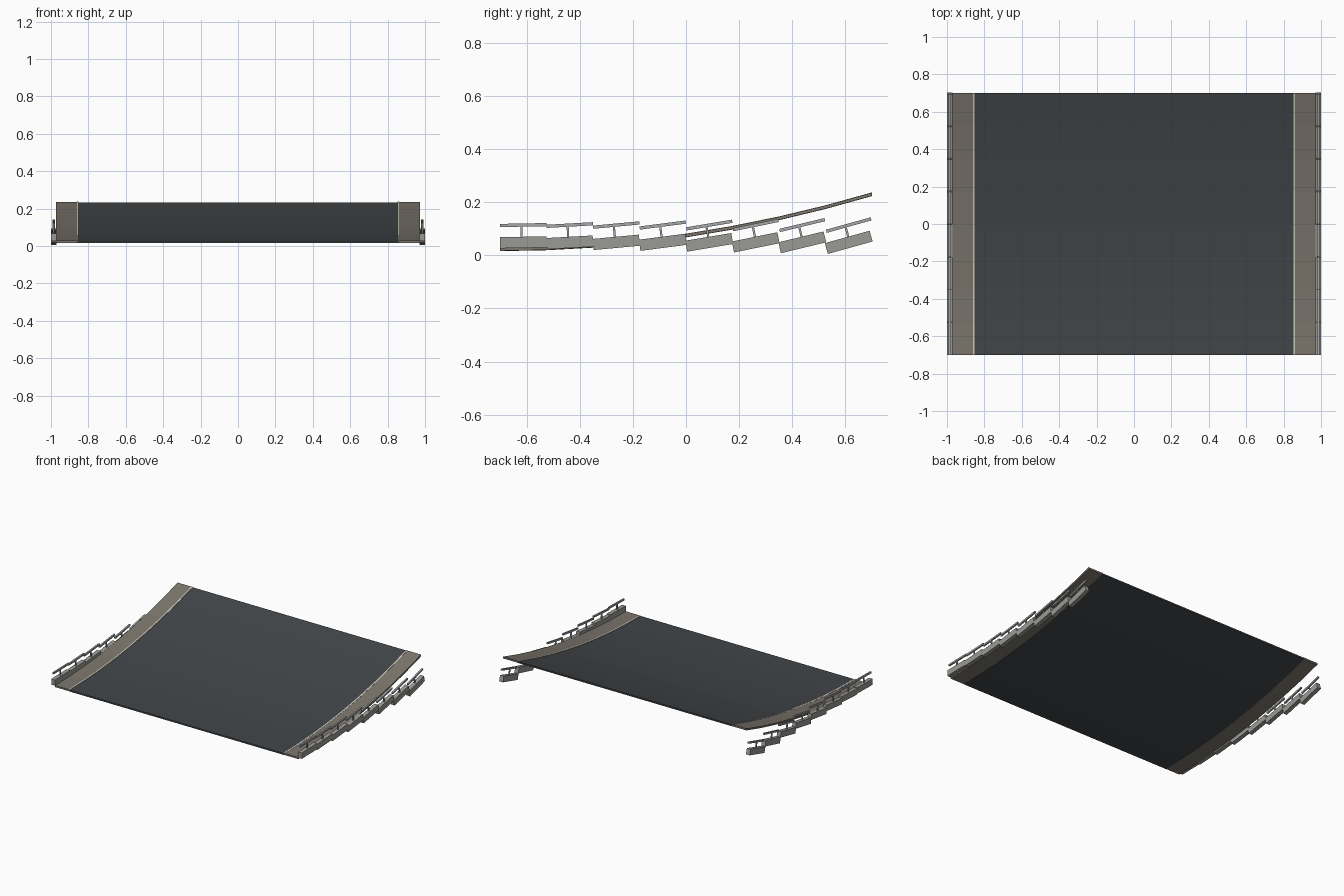
import bpy, bmesh, math

if "Cube" in bpy.data.objects:
    bpy.data.objects.remove(bpy.data.objects["Cube"])

N = 8
STEP = 1.4 / N


def material(name, rgb):
    m = bpy.data.materials.new(name)
    m.diffuse_color = (*rgb, 1)
    m.use_nodes = True
    m.node_tree.nodes["Principled BSDF"].inputs["Base Color"].default_value = m.diffuse_color
    return m


ASPHALT = material("asphalt", (0.055, 0.06, 0.065))
SHOULDER = material("shoulder_taupe", (0.20, 0.18, 0.15))
PAINT = material("line_paint", (0.62, 0.60, 0.52))
CONCRETE = material("concrete", (0.32, 0.32, 0.30))
METAL = material("rail_metal", (0.38, 0.39, 0.41))


def height(y):
    return 0.023 + 0.207 * ((y + 0.7) / 1.4) ** 2


def slope(y):
    return math.atan(2 * 0.207 * (y + 0.7) / 1.96)


def finish(name, bm, mat):
    bmesh.ops.recalc_face_normals(bm, faces=bm.faces)
    me = bpy.data.meshes.new(name)
    bm.to_mesh(me)
    bm.free()
    me.materials.append(mat)
    ob = bpy.data.objects.new(name, me)
    bpy.context.collection.objects.link(ob)
    return ob


# Curved strip of rectangular section, following the rising road profile
def strip(name, x0, x1, low, high, mat):
    bm = bmesh.new()
    rings = []
    for i in range(N + 1):
        y = -0.7 + i * STEP
        z = height(y)
        rings.append([bm.verts.new((x, y, z + d)) for x, d in
                      ((x0, low), (x1, low), (x1, high), (x0, high))])
    for a, b in zip(rings, rings[1:]):
        for k in range(4):
            bm.faces.new((a[k], a[(k + 1) % 4], b[(k + 1) % 4], b[k]))
    bm.faces.new(rings[0])
    bm.faces.new(rings[-1])
    return finish(name, bm, mat)


# Box tilted to match the road slope at its own centre
def tilted_box(name, x, y, z, size, mat):
    bm = bmesh.new()
    bmesh.ops.create_cube(bm, size=1)
    bmesh.ops.scale(bm, vec=size, verts=bm.verts)
    ob = finish(name, bm, mat)
    ob.location = (x, y, z)
    ob.rotation_euler.x = slope(y)
    return ob


# Road deck
strip("road_deck", -0.86, 0.86, -0.007, 0.004, ASPHALT)

for side, s in (("left", -1), ("right", 1)):
    # Shoulder and painted edge line
    strip(f"{side}_shoulder", *sorted((s * 0.86, s * 0.972)), -0.006, 0.006, SHOULDER)
    strip(f"{side}_edge_line", *sorted((s * 0.852, s * 0.862)), 0.002, 0.007, PAINT)
    # Stepped barrier blocks with post and handrail
    for i in range(N):
        y = -0.7 + (i + 0.5) * STEP
        tilted_box(f"{side}_barrier_{i}", s * 0.985, y, 0.049, (0.03, 0.175, 0.042), CONCRETE)
        tilted_box(f"{side}_post_{i}", s * 0.985, y - 0.007, 0.089, (0.008, 0.008, 0.044), METAL)
        tilted_box(f"{side}_rail_{i}", s * 0.985, y, 0.114, (0.011, 0.175, 0.012), METAL)
